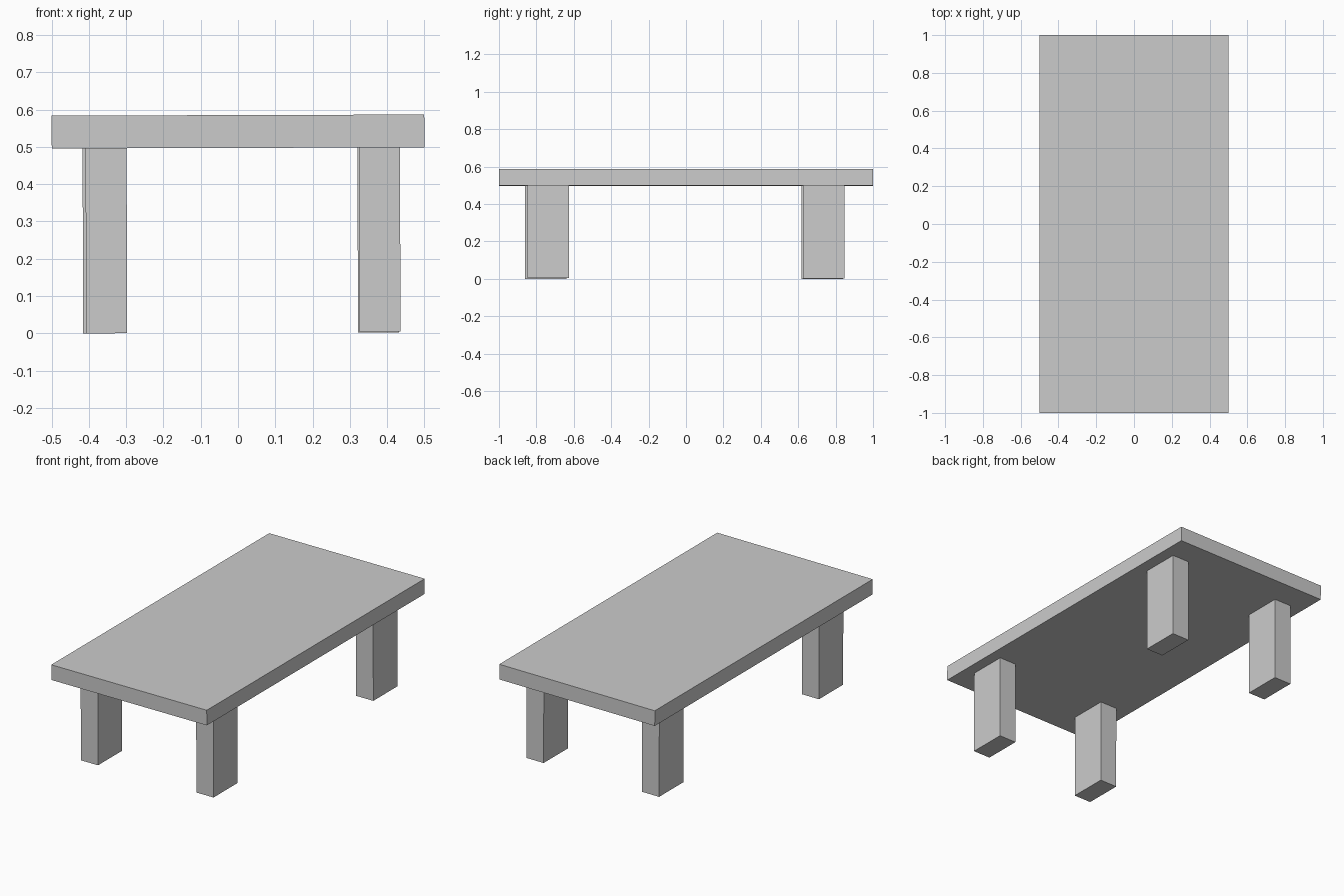
import bpy
from mathutils import Vector

default_cube = bpy.data.objects.get("Cube")
if default_cube:
    bpy.data.objects.remove(default_cube, do_unlink=True)

# Single plain grey finish
grey = bpy.data.materials.new("plain_grey")
grey.use_nodes = True
colour = (0.6, 0.6, 0.6, 1)
grey.diffuse_color = colour
grey.node_tree.nodes["Principled BSDF"].inputs["Base Color"].default_value = colour


def box(name, centre, size, tilt=0.0):
    """Add a flat-faced box, optionally leaning about the y axis."""
    bpy.ops.mesh.primitive_cube_add(size=1)
    obj = bpy.context.object
    obj.name = name
    obj.scale = size
    bpy.ops.object.transform_apply(location=False, rotation=False, scale=True)
    obj.location = Vector(centre)
    obj.rotation_euler.y = tilt
    obj.data.materials.append(grey)
    return obj


# Slab top, very slightly higher on its left side
lean = -0.003
box("table_top", (0, 0, 0.541), (0.999, 2.0, 0.088), lean)

# Four rectangular legs, set slightly unevenly under the top
leg_height = 0.496
leg_spots = {
    "front_right_leg": (-0.353, -0.749, 0.0),
    "back_right_leg": (-0.361, 0.729, 0.0),
    "front_left_leg": (0.380, -0.736, 0.004),
    "back_left_leg": (0.376, 0.736, 0.002),
}
for name, (x, y, foot) in leg_spots.items():
    box(name, (x, y, foot + leg_height / 2), (0.11, 0.222, leg_height), lean)
